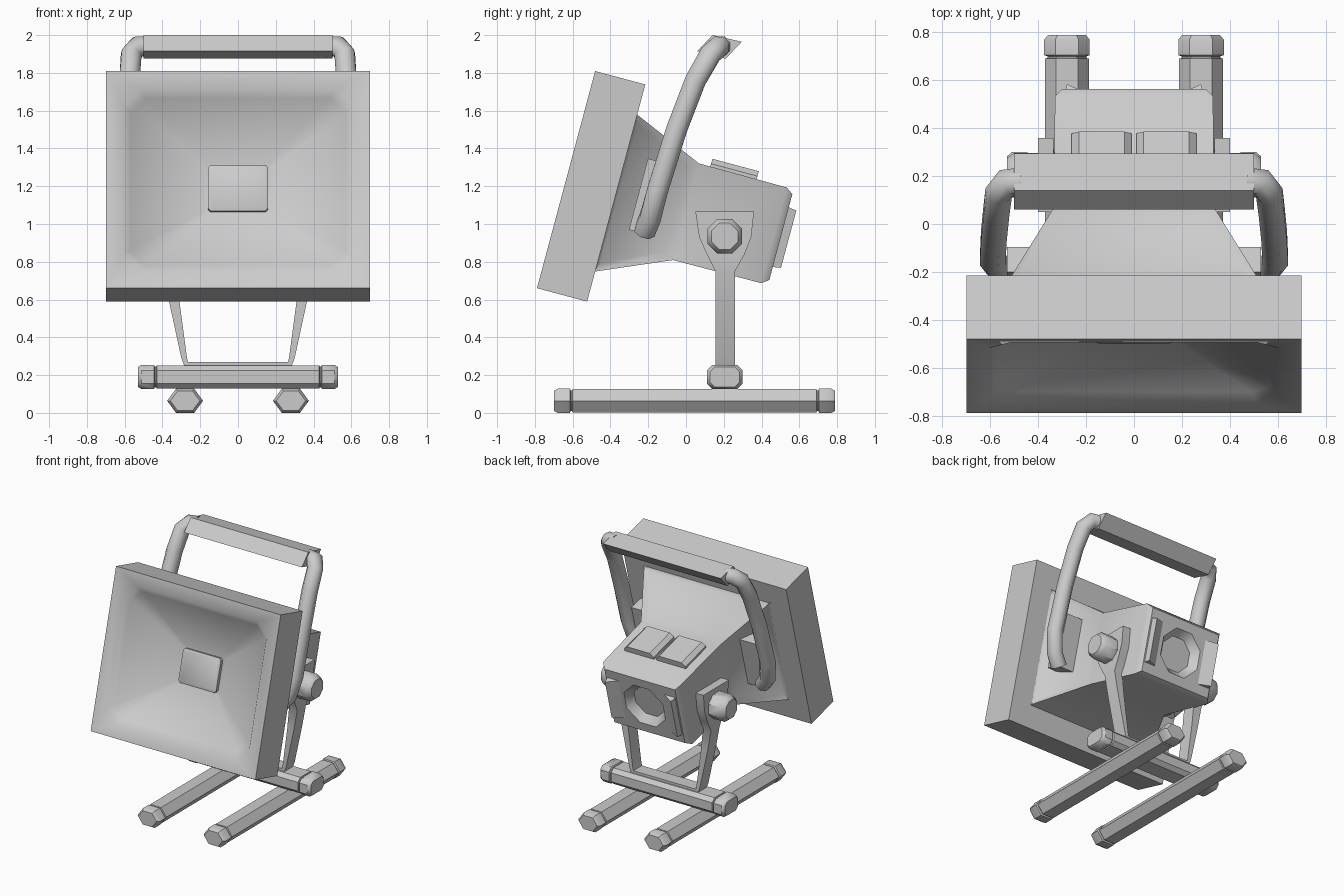
import bpy, bmesh, math
from mathutils import Vector, Matrix

if "Cube" in bpy.data.objects:
    bpy.data.objects.remove(bpy.data.objects["Cube"], do_unlink=True)

GREY = (0.6, 0.6, 0.6, 1)
grey = bpy.data.materials.new("plain grey")
grey.use_nodes = True
grey.diffuse_color = GREY
grey.node_tree.nodes["Principled BSDF"].inputs["Base Color"].default_value = GREY

# The lamp head leans back around the centre of its front face
TILT = Matrix.Translation((0, -0.635, 1.235)) @ Matrix.Rotation(math.radians(-15), 4, 'X')


def loft(name, rings, tilt=False, mirror=False, angle=40, edit=None):
    """Skin a list of equal-length rings, cap both ends and finish the object."""
    bm = bmesh.new()
    loops = [[bm.verts.new(p) for p in ring] for ring in rings]
    n = len(loops[0])
    for a, b in zip(loops, loops[1:]):
        for i in range(n):
            j = (i + 1) % n
            bm.faces.new((a[i], a[j], b[j], b[i]))
    bm.faces.new(loops[0])
    bm.faces.new(loops[-1])
    bmesh.ops.remove_doubles(bm, verts=bm.verts, dist=0.0005)
    bmesh.ops.recalc_face_normals(bm, faces=bm.faces)
    if edit:
        edit(bm)
    mesh = bpy.data.meshes.new(name)
    bm.to_mesh(mesh)
    bm.free()
    mesh.materials.append(grey)
    obj = bpy.data.objects.new(name, mesh)
    bpy.context.collection.objects.link(obj)
    if tilt:
        obj.matrix_world = TILT
    if mirror:
        obj.modifiers.new("Mirror", 'MIRROR')
    bpy.ops.object.select_all(action='DESELECT')
    obj.select_set(True)
    bpy.context.view_layer.objects.active = obj
    bpy.ops.object.shade_smooth_by_angle(angle=math.radians(angle))
    return obj


def rect(y, w, h, c=0.0):
    """Rectangle facing y with half sizes w, h and corners cut by c."""
    pts = [(w, h - c), (w - c, h), (c - w, h), (-w, h - c),
           (-w, c - h), (c - w, -h), (w - c, -h), (w, c - h)]
    return [Vector((x, y, z)) for x, z in pts]


def box(name, x, y, z, **kw):
    """Box between pairs of limits."""
    return loft(name, [[(x[0], y[0], h), (x[1], y[0], h), (x[1], y[1], h), (x[0], y[1], h)]
                       for h in z], **kw)


def prism(name, profile, x0, x1, **kw):
    """Side profile of (y, z) points extruded along x."""
    return loft(name, [[(x, y, z) for y, z in profile] for x in (x0, x1)], **kw)


# Square frame with the reflector dished into its front
loft("frame_and_reflector", [
    rect(0.275, 0.7, 0.595), rect(0, 0.7, 0.595),
    rect(0.012, 0.605, 0.497, 0.09), rect(0.055, 0.57, 0.46, 0.08),
    rect(0.2, 0.18, 0.14, 0.02)], tilt=True, angle=50)

# Light chip in the middle of the reflector
loft("light_chip", [rect(0.21, 0.16, 0.125, 0.015), rect(0.175, 0.16, 0.125, 0.015),
                    rect(0.17, 0.152, 0.117, 0.015)], tilt=True)


# Flared housing: recessed panels on the top and sides, round dish in the back
def recess_panels(bm):
    flare = [f for f in bm.faces
             if 0.4 < f.calc_center_median().y < 0.55 and f.normal.z > -0.3]
    bmesh.ops.inset_individual(bm, faces=flare, thickness=0.06, depth=-0.025)


loft("housing", [
    rect(0.27, 0.54, 0.432), rect(0.657, 0.335, 0.265),
    rect(1.14, 0.33, 0.262), rect(1.177, 0.3, 0.235),
    rect(1.177, 0.165, 0.165, 0.097), rect(1.12, 0.12, 0.12, 0.07)],
    tilt=True, edit=recess_panels)

# Wedge fins beside the dish
loft("back_fin", [[(0.18, 1.17, z), (0.29, 1.17, z), (0.28, 1.22, z * 0.95)]
                  for z in (-0.165, 0.165)], tilt=True, mirror=True)

# Pair of raised covers on top of the housing
loft("top_cover", [[(0.01, 0.72, 0.25), (0.26, 0.72, 0.25), (0.26, 0.974, 0.25), (0.01, 0.974, 0.25)],
                   [(0.01, 0.72, 0.28), (0.26, 0.72, 0.28), (0.26, 0.974, 0.28), (0.01, 0.974, 0.28)],
                   [(0.04, 0.72, 0.307), (0.23, 0.72, 0.307), (0.23, 0.974, 0.307), (0.04, 0.974, 0.307)]],
     tilt=True, mirror=True)

# Mounts that hold the handle to the housing sides
box("handle_mount", (0.38, 0.53), (0.39, 0.5), (-0.17, 0.22), tilt=True, mirror=True)

# Handle arms swept along a bent path
path = [Vector(p) for p in [(0.5, -0.22, 0.96), (0.56, -0.19, 1.03), (0.59, -0.15, 1.18),
                            (0.585, -0.05, 1.5), (0.575, 0.05, 1.76), (0.565, 0.13, 1.9),
                            (0.53, 0.175, 1.94), (0.47, 0.18, 1.94)]]
rings = []
for i, p in enumerate(path):
    t = (path[min(i + 1, len(path) - 1)] - path[max(i - 1, 0)]).normalized()
    a = (Vector((0, 1, 0)) - t * t.y).normalized()
    b = t.cross(a)
    rings.append([p + a * 0.06 * math.cos(k) + b * 0.058 * math.sin(k)
                  for k in [math.tau * (j + 0.5) / 8 for j in range(8)]])
loft("handle_arm", rings, mirror=True, angle=50)

# Grip bar across the top
prism("handle_grip", [(0.06, 1.915), (0.14, 2.0), (0.295, 1.965), (0.21, 1.875)], -0.5, 0.5)

# Swivel bracket: shield plate narrowing into a leaning strap
sections = [(1.065, 0.05, 0.36, 0.335, 0.4), (0.93, 0.07, 0.345, 0.335, 0.4),
            (0.84, 0.11, 0.31, 0.335, 0.4), (0.75, 0.155, 0.26, 0.325, 0.395),
            (0.59, 0.155, 0.26, 0.31, 0.365), (0.29, 0.155, 0.26, 0.27, 0.3),
            (0.25, 0.155, 0.26, 0.26, 0.285)]
loft("bracket_arm", [[(x0, y0, z), (x1, y0, z), (x1, y1, z), (x0, y1, z)]
                     for z, y0, y1, x0, x1 in sections], mirror=True)
box("bracket_base", (-0.28, 0.28), (0.155, 0.26), (0.24, 0.27))

# Octagonal clamp knobs
loft("clamp_knob", [[(x, 0.205 + r * math.cos(k), 0.935 + r * math.sin(k))
                     for k in [math.tau * (j + 0.5) / 8 for j in range(8)]]
                    for x, r in ((0.39, 0.1), (0.5, 0.1), (0.53, 0.075))], mirror=True)


# Capped tubes of the stand
def capped_bar(name, profile, start, end, place, **kw):
    steps = [(0, 0.82), (0.02, 1), (0.085, 1), (0.09, 0.85), (0.097, 0.85), (0.1, 0.96)]
    stations = [(start + d, s) for d, s in steps] + [(end - d, s) for d, s in reversed(steps)]
    loft(name, [[place(t, u * s, v * s) for u, v in profile] for t, s in stations], **kw)


foot = [(0.095, 0), (0.048, 0.064), (-0.048, 0.064), (-0.095, 0), (-0.048, -0.064), (0.048, -0.064)]
cross = [(0.095, 0.035), (0.065, 0.064), (-0.065, 0.064), (-0.095, 0.035),
         (-0.095, -0.035), (-0.065, -0.064), (0.065, -0.064), (0.095, -0.035)]
capped_bar("foot_bar", foot, -0.7, 0.79, lambda t, u, v: (0.28 + u, t, 0.064 + v), mirror=True)
capped_bar("cross_bar", cross, -0.53, 0.53, lambda t, u, v: (t, 0.205 + u, 0.19 + v))
